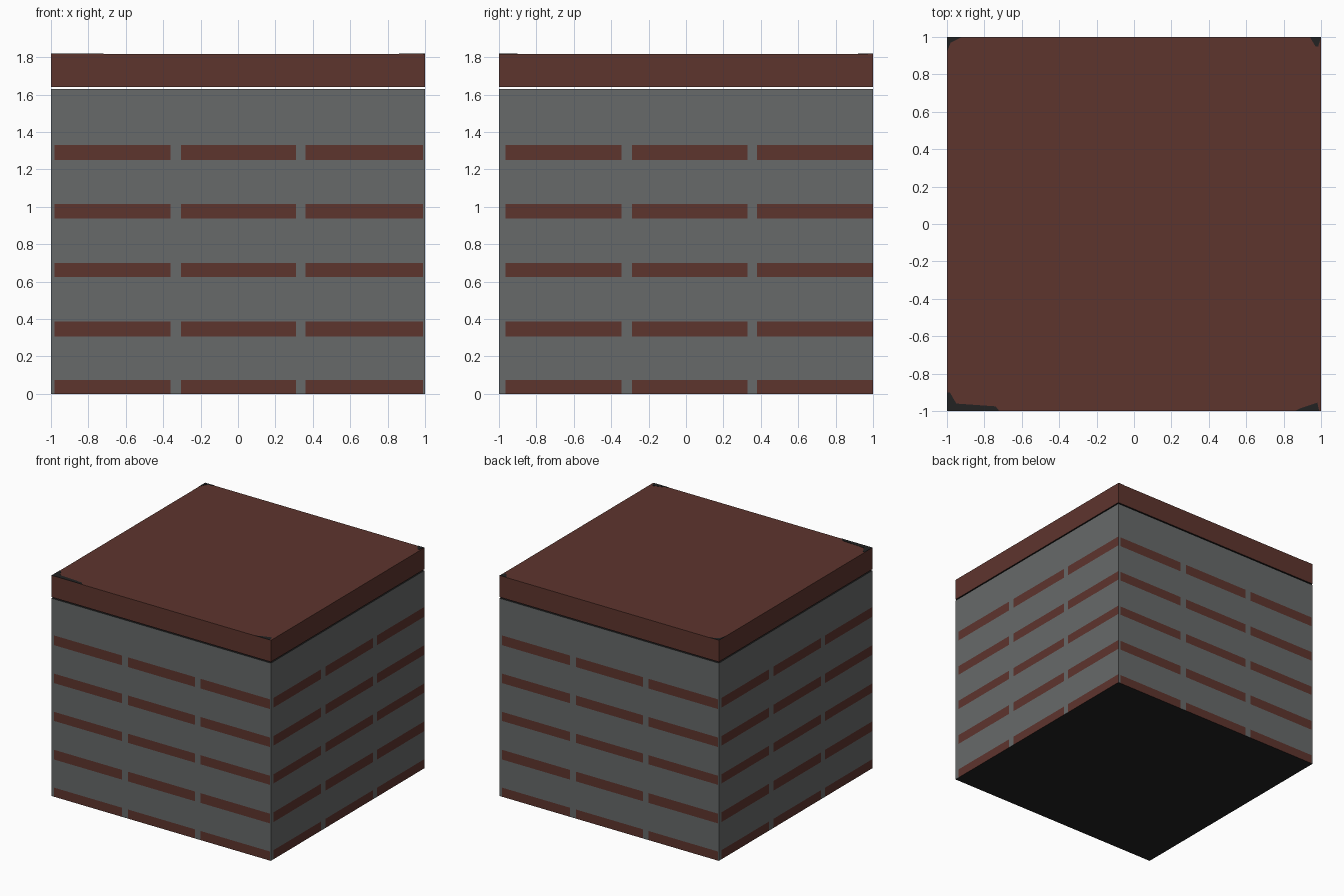
import bpy, bmesh
from mathutils import Vector

if "Cube" in bpy.data.objects:
    bpy.data.objects.remove(bpy.data.objects["Cube"])


def material(name, rgb):
    m = bpy.data.materials.new(name)
    m.diffuse_color = (*rgb, 1)
    m.use_nodes = True
    m.node_tree.nodes["Principled BSDF"].inputs["Base Color"].default_value = m.diffuse_color
    return m


grey = material("mortar grey", (0.135, 0.143, 0.143))
red = material("brick red", (0.111, 0.035, 0.027))
dark = material("soot black", (0.016, 0.016, 0.016))


def finish(bm, name, mats):
    mesh = bpy.data.meshes.new(name)
    bm.to_mesh(mesh)
    bm.free()
    for m in mats:
        mesh.materials.append(m)
    ob = bpy.data.objects.new(name, mesh)
    bpy.context.collection.objects.link(ob)
    return ob


def box(z0, z1):
    bm = bmesh.new()
    bmesh.ops.create_cube(bm, size=2)
    for v in bm.verts:
        v.co.z = z0 if v.co.z < 0 else z1
    return bm


# Brick layout, measured along each wall seen from outside
rows = [(0, 0.075), (0.307, 0.387), (0.625, 0.70), (0.937, 1.015), (1.25, 1.33)]
cols_front = [(-0.98, -0.36), (-0.305, 0.31), (0.36, 0.99)]
cols_side = [(-0.965, -0.345), (-0.29, 0.33), (0.38, 1.0)]


def inside(t, spans):
    return any(a < t < b for a, b in spans)


# Wall block: cut into a grid, then coloured by position
bm = box(0, 1.63)
cuts = [(Vector((0, 0, 1)), z) for r in rows for z in r]
for axis, cols in ((Vector((1, 0, 0)), cols_front), (Vector((0, 1, 0)), cols_side)):
    cuts += [(axis, s * t) for c in cols for t in c for s in (1, -1)]
for axis, t in cuts:
    if 0 < abs(t) < 1 or (axis.z and t > 0):
        bmesh.ops.bisect_plane(bm, geom=bm.verts[:] + bm.edges[:] + bm.faces[:],
                               plane_co=axis * t, plane_no=axis)
bm.normal_update()
for f in bm.faces:
    n, c = f.normal, f.calc_center_median()
    if abs(n.z) > 0.5:
        f.material_index = 2
        continue
    if abs(n.y) > 0.5:
        brick = inside(-n.y * c.x, cols_front)
    else:
        brick = inside(n.x * c.y, cols_side)
    f.material_index = 1 if brick and inside(c.z, rows) else 0
finish(bm, "brick_walls", [grey, red, dark])

# Roof slab, dark underneath, floating just above the walls
bm = box(1.64, 1.818)
bm.normal_update()
for f in bm.faces:
    f.material_index = 1 if f.normal.z < -0.5 else 0
finish(bm, "roof_slab", [red, dark])

# Worn dark corners on the roof
corners = {
    "roof_mark_front_left": [(-1, -1), (-0.72, -1), (-0.74, -0.975), (-0.95, -0.96), (-0.985, -0.9), (-1, -0.9)],
    "roof_mark_back_left": [(-1, 1), (-1, 0.92), (-0.98, 0.97), (-0.92, 1)],
    "roof_mark_back_right": [(1, 1), (0.94, 1), (0.97, 0.95), (0.985, 0.95)],
    "roof_mark_front_right": [(0.86, -1), (0.99, -1), (0.98, -0.955), (0.89, -0.985)],
}
for name, pts in corners.items():
    bm = bmesh.new()
    face = bm.faces.new([bm.verts.new((x, y, 1.818)) for x, y in pts])
    face.normal_update()
    if face.normal.z < 0:
        face.normal_flip()
    top = bmesh.ops.extrude_face_region(bm, geom=[face])["geom"]
    bmesh.ops.translate(bm, vec=(0, 0, 0.002),
                        verts=[g for g in top if isinstance(g, bmesh.types.BMVert)])
    bmesh.ops.recalc_face_normals(bm, faces=bm.faces[:])
    finish(bm, name, [dark])
